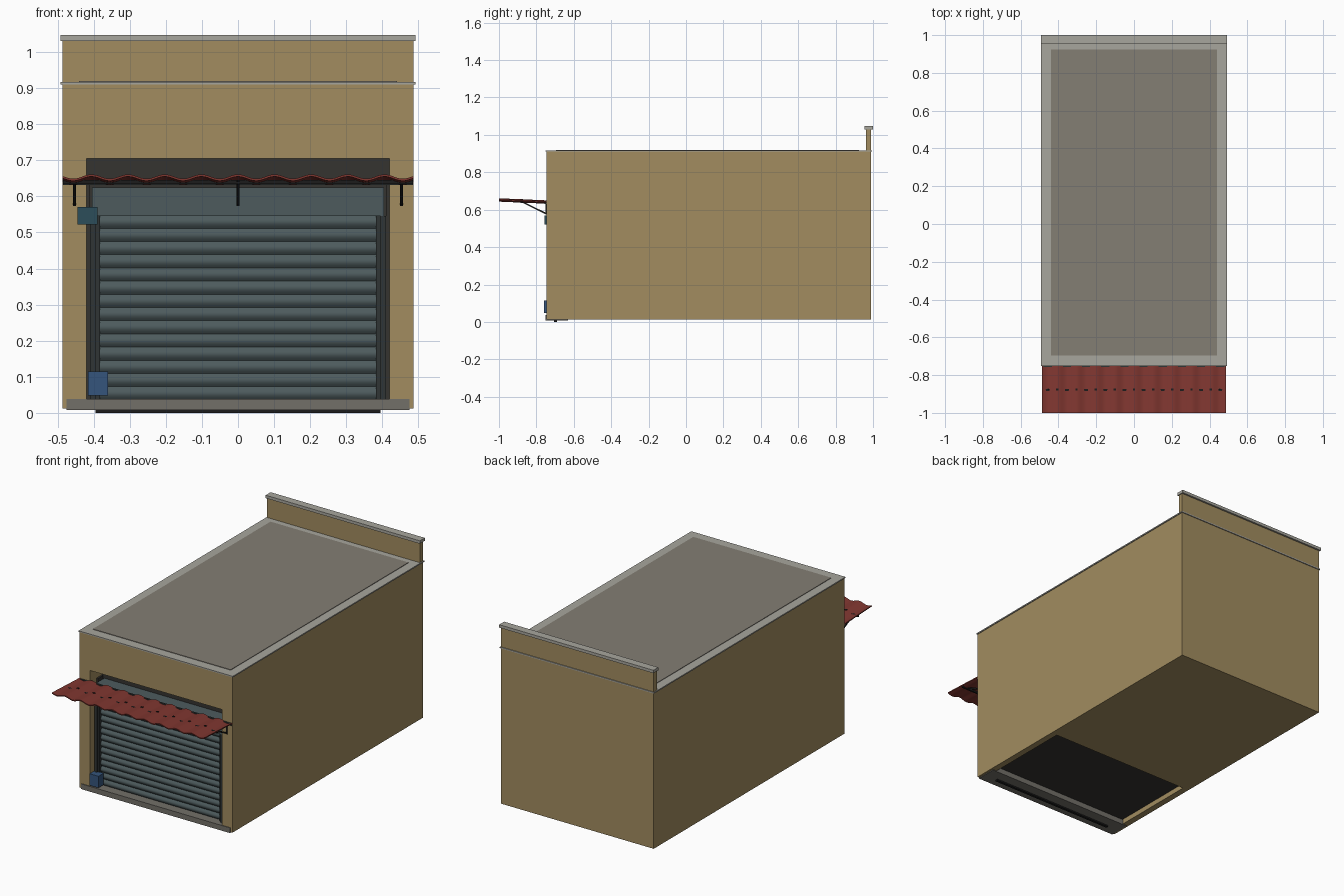
import bpy, bmesh, math
from mathutils import Vector

if "Cube" in bpy.data.objects:
    bpy.data.objects.remove(bpy.data.objects["Cube"])


def mat(name, r, g, b):
    m = bpy.data.materials.new(name)
    m.diffuse_color = (r, g, b, 1)
    m.use_nodes = True
    m.node_tree.nodes["Principled BSDF"].inputs["Base Color"].default_value = m.diffuse_color
    return m


TAN = mat("tan_render", .36, .265, .115)
CONC = mat("light_concrete", .39, .38, .34)
ROOF = mat("roof_felt", .23, .21, .175)
SILL = mat("sill_stone", .17, .16, .14)
DARK = mat("dark_interior", .035, .033, .03)
STEEL = mat("shutter_steel", .075, .105, .11)
RAIL = mat("rail_metal", .03, .036, .036)
RED = mat("red_sheet", .22, .038, .03)
BLACK = mat("black_iron", .012, .012, .012)
BLUE = mat("blue_box", .035, .09, .2)
TEAL = mat("teal_box", .025, .075, .1)


def finish(name, bm, m):
    bmesh.ops.recalc_face_normals(bm, faces=bm.faces)
    me = bpy.data.meshes.new(name)
    bm.to_mesh(me)
    bm.free()
    ob = bpy.data.objects.new(name, me)
    bpy.context.collection.objects.link(ob)
    if m:
        me.materials.append(m)
    return ob


def box(name, x, y, z, m=None):
    """Box from (min, max) ranges."""
    bm = bmesh.new()
    bmesh.ops.create_cube(bm, size=1)
    for v in bm.verts:
        v.co = Vector([(r[0] + r[1]) / 2 + c * (r[1] - r[0])
                       for r, c in zip((x, y, z), v.co)])
    return finish(name, bm, m)


def prism(name, pts, shift, m, smooth=False):
    """Closed outline swept along a shift vector."""
    bm = bmesh.new()
    f = bm.faces.new([bm.verts.new(p) for p in pts])
    new = bmesh.ops.extrude_face_region(bm, geom=[f])["geom"]
    bmesh.ops.translate(bm, vec=shift,
                        verts=[g for g in new if isinstance(g, bmesh.types.BMVert)])
    ob = finish(name, bm, m)
    if smooth:
        bpy.ops.object.select_all(action='DESELECT')
        ob.select_set(True)
        bpy.context.view_layer.objects.active = ob
        bpy.ops.object.shade_smooth_by_angle(angle=math.radians(40))
    return ob


# Building body with the doorway and the open-bottomed room behind it
body = box("body", (-.487, .487), (-.747, .99), (.012, .913), TAN)
cutters = [box("doorway_cutter", (-.42, .42), (-.85, -.6), (-.1, .705)),
           box("room_cutter", (-.45, .45), (-.64, -.12), (-.1, .72))]
bpy.context.view_layer.objects.active = body
for c in cutters:
    mod = body.modifiers.new("cut", 'BOOLEAN')
    mod.object, mod.solver = c, 'EXACT'
    bpy.ops.object.modifier_apply(modifier=mod.name)
    bpy.data.objects.remove(c)
box("dark_room", (-.449, .449), (-.639, -.121), (.04, .719), DARK)

# Roof edge, roof surface, back parapet and its cap
box("roof_edge", (-.492, .492), (-.751, .995), (.91, .917), CONC)
box("roof_surface", (-.44, .44), (-.695, .925), (.915, .92), ROOF)
box("parapet", (-.487, .487), (.962, .99), (.915, 1.032), TAN)
box("parapet_cap", (-.492, .492), (.955, 1.0), (1.03, 1.047), CONC)

# Sill under the doorway
box("sill", (-.475, .475), (-.751, -.63), (.008, .038), SILL)
box("threshold_bar", (-.395, .395), (-.705, -.69), (0, .012), BLACK)

# Roller shutter: bulging slats swept across the doorway
n, per, z0, z1 = 14, 6, .036, .548
wave = [(-.392, -.695 - .01 * abs(math.sin(math.pi * i / per)),
         z0 + (z1 - z0) * i / (n * per)) for i in range(n * per + 1)]
prism("shutter_slats", wave + [(-.392, -.685, z1), (-.392, -.685, z0)],
      (.784, 0, 0), STEEL, True)
box("shutter_hood", (-.405, .405), (-.722, -.64), (.545, .624), STEEL)
for s, side in ((-1, "left"), (1, "right")):
    # U-shaped guide rail beside the slats
    for part, a, b, d in (("outer", .395, .41, -.722), ("inner", .383, .395, -.714)):
        box(f"{side}_guide_{part}", sorted((s * a, s * b)), (d, -.675), (.036, .546), RAIL)
    box(f"{side}_jamb", sorted((s * .41, s * .42)), (-.69, -.645), (.036, .64), DARK)

# Control boxes
box("lock_box", (-.416, -.36), (-.758, -.71), (.048, .115), BLUE)
box("motor_box", (-.445, -.39), (-.756, -.7), (.522, .57), TEAL)

# Corrugated awning tilting slightly upward toward the front
pitch, N = .1015, 116
xs = [-.487 + .974 * i / N for i in range(N + 1)]
crest = [.652 + .006 * math.cos(2 * math.pi * x / pitch) for x in xs]
outline = [(x, -1, z + .003) for x, z in zip(xs, crest)]
outline += [(x, -1, z - .003) for x, z in reversed(list(zip(xs, crest)))]
prism("awning_sheet", outline, (0, .253, -.011), RED, True)
for i in range(-4, 5):
    x = i * pitch
    box(f"awning_screw_{i + 5}", (x - .006, x + .006), (-.882, -.872), (.65, .658), BLACK)

# Awning support: wall rail, purlin and three braced brackets
box("awning_wall_rail", (-.485, .485), (-.756, -.745), (.631, .643), RAIL)
box("awning_purlin", (-.485, .485), (-.884, -.874), (.635, .645), BLACK)
for x, side in ((-.453, "left"), (0, "middle"), (.453, "right")):
    w = (x - .004, x + .004)
    box(f"{side}_bracket_plate", w, (-.752, -.744), (.573, .635), BLACK)
    prism(f"{side}_bracket_strut", [(w[0], -.885, .642), (w[0], -.75, .575),
                                    (w[0], -.75, .584), (w[0], -.876, .646)],
          (.008, 0, 0), BLACK)
# Hanger that carries the middle plate from the hood
box("middle_bracket_hanger", (-.004, .004), (-.75, -.715), (.577, .585), BLACK)
